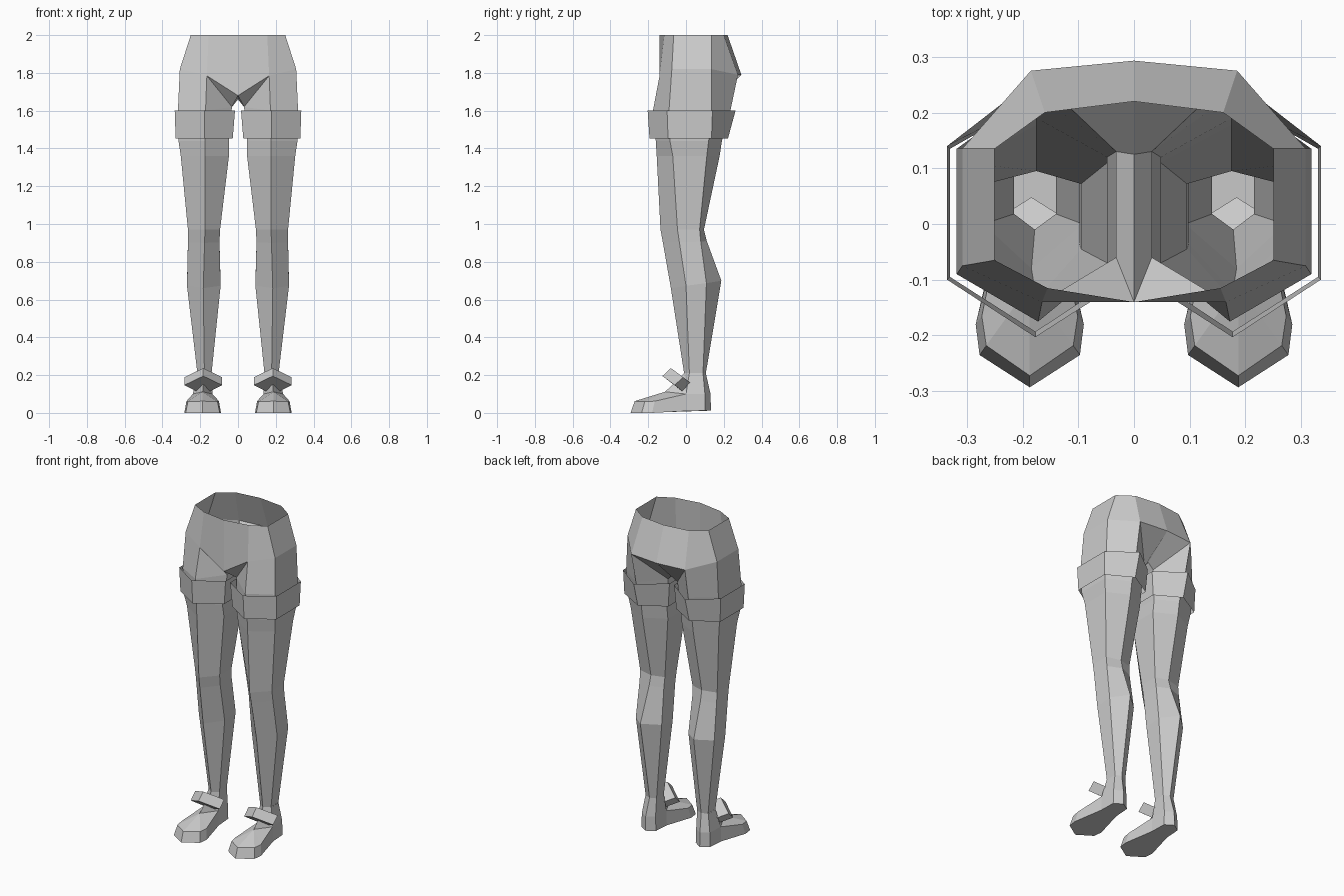
import bpy
import bmesh

cube = bpy.data.objects.get("Cube")
if cube:
    bpy.data.objects.remove(cube, do_unlink=True)

grey = bpy.data.materials.new("plain grey")
grey.use_nodes = True
COLOUR = (0.6, 0.6, 0.6, 1)
grey.diffuse_color = COLOUR
grey.node_tree.nodes["Principled BSDF"].inputs["Base Color"].default_value = COLOUR


def build(name, verts, faces, side=1, both=False):
    """Make a flat-shaded mesh; side=-1 mirrors it, both=True joins both halves."""
    bm = bmesh.new()
    for s in ((1, -1) if both else (side,)):
        vs = [bm.verts.new((s * x, y, z)) for x, y, z in verts]
        for f in faces:
            bm.faces.new([vs[i] for i in f])
    bmesh.ops.remove_doubles(bm, verts=bm.verts[:], dist=0.0005)
    bmesh.ops.recalc_face_normals(bm, faces=bm.faces[:])
    me = bpy.data.meshes.new(name)
    bm.to_mesh(me)
    bm.free()
    me.materials.append(grey)
    ob = bpy.data.objects.new(name, me)
    bpy.context.collection.objects.link(ob)
    return ob


def hexagon(zf, zb, xin, xout, xc, yf, yfc, ybc, yb):
    """Six points: front ridge, outer pair, back ridge, inner pair."""
    za, zc = zf * 0.67 + zb * 0.33, zf * 0.33 + zb * 0.67
    return [(xc, yf, zf), (xout, yfc, za), (xout, ybc, zc),
            (xc, yb, zb), (xin, ybc, zc), (xin, yfc, za)]


def loft(rings):
    verts = [v for r in rings for v in r]
    n = len(rings[0])
    faces = [(k * n + i, k * n + (i + 1) % n, (k + 1) * n + (i + 1) % n, (k + 1) * n + i)
             for k in range(len(rings) - 1) for i in range(n)]
    return verts, faces


# Top of the thigh, shared by hips and legs
thigh = [(.172, -.175, 1.6), (.318, -.09, 1.6), (.318, .135, 1.6),
         (.18, .235, 1.6), (.032, .13, 1.62), (.032, -.06, 1.62)]

# Hips: open waist, belly, seat and crotch
waist = [(0, -.14, 2), (.155, -.115, 2), (.25, -.065, 2),
         (.25, .135, 2), (.16, .2, 2), (0, .22, 2)]
hip = [(0, -.14, 1.68), (.165, -.14, 1.785), (.308, -.075, 1.82),
       (.308, .135, 1.82), (.185, .275, 1.79), (0, .293, 1.79)]
hip_faces = [(i, i + 1, i + 7, i + 6) for i in range(5)]
hip_faces += [(7, 8, 13, 12), (8, 9, 14, 13), (9, 10, 15, 14),   # upper thigh
              (6, 7, 17), (7, 12, 17), (6, 17, 16, 18),          # crotch
              (11, 10, 16, 18), (10, 15, 16)]                    # under the seat
build("hips", waist + hip + thigh + [(0, .125, 1.66)], hip_faces, both=True)

# Leg rings from thigh to ankle
ankle = hexagon(.21, .21, .14, .215, .178, -.01, .018, .09, .105)
leg_rings = [
    thigh,
    hexagon(1.44, 1.44, .048, .315, .175, -.16, -.085, .12, .19),
    hexagon(1.36, 1.36, .048, .303, .175, -.155, -.07, .11, .178),
    hexagon(.97, .97, .095, .265, .175, -.135, -.045, .072, .095),
    hexagon(.90, .91, .098, .265, .177, -.122, -.035, .078, .11),
    hexagon(.66, .70, .092, .27, .184, -.08, 0, .108, .187),
    ankle,
]

# Foot outlines (half): tip, toe corner, ball, instep, heel corner, heel
FX = .187
sole = [(0, -.293, 0), (.09, -.235, 0), (.097, -.18, 0),
        (.055, .0, .01), (.05, .1, .012), (0, .132, .012)]
upper = [(0, -.272, .062), (.078, -.218, .06), (.086, -.165, .062),
         (.052, .0, .1), (.047, .1, .1), (0, .13, .1)]
half_ankle = [(0, -.01, .21), (.038, .018, .21), (.038, .09, .21), (0, .105, .21)]
ridge = [(0, -.11, .112)]
foot_faces = [(i, i + 1, i + 7, i + 6) for i in range(5)]
foot_faces += [(0, 1, 2, 3, 4, 5),                               # sole
               (6, 7, 16), (7, 8, 16), (8, 9, 16), (16, 9, 12),  # top of foot
               (9, 13, 12), (9, 10, 14, 13), (10, 11, 15, 14)]   # ankle

# Thigh band: open thin tube around each leg
band_rings = [
    hexagon(1.6, 1.6, .016, .335, .177, -.203, -.1, .14, .262),
    hexagon(1.452, 1.452, .028, .33, .177, -.193, -.095, .135, .222),
]

# Ankle strap: tilted solid block with a diamond outline
low = [(FX - .003, -.125, .195), (FX + .097, -.06, .147),
       (FX - .003, .003, .097), (FX - .103, -.06, .147)]
strap_verts, strap_faces = loft([low, [(x, y + .045, z + .042) for x, y, z in low]])
strap_faces += [(0, 1, 2, 3), (4, 5, 6, 7)]

for side, word in ((1, "left"), (-1, "right")):
    build(word + "_leg", *loft(leg_rings), side)
    build(word + "_thigh_band", *loft(band_rings), side)
    build(word + "_ankle_strap", strap_verts, strap_faces, side)
    foot = build(word + "_foot", sole + upper + half_ankle + ridge, foot_faces, both=True)
    # place the foot on its side, easing its ankle onto the leg
    for v in foot.data.vertices:
        v.co.x += side * (.178 if v.co.z > .2 else FX)
